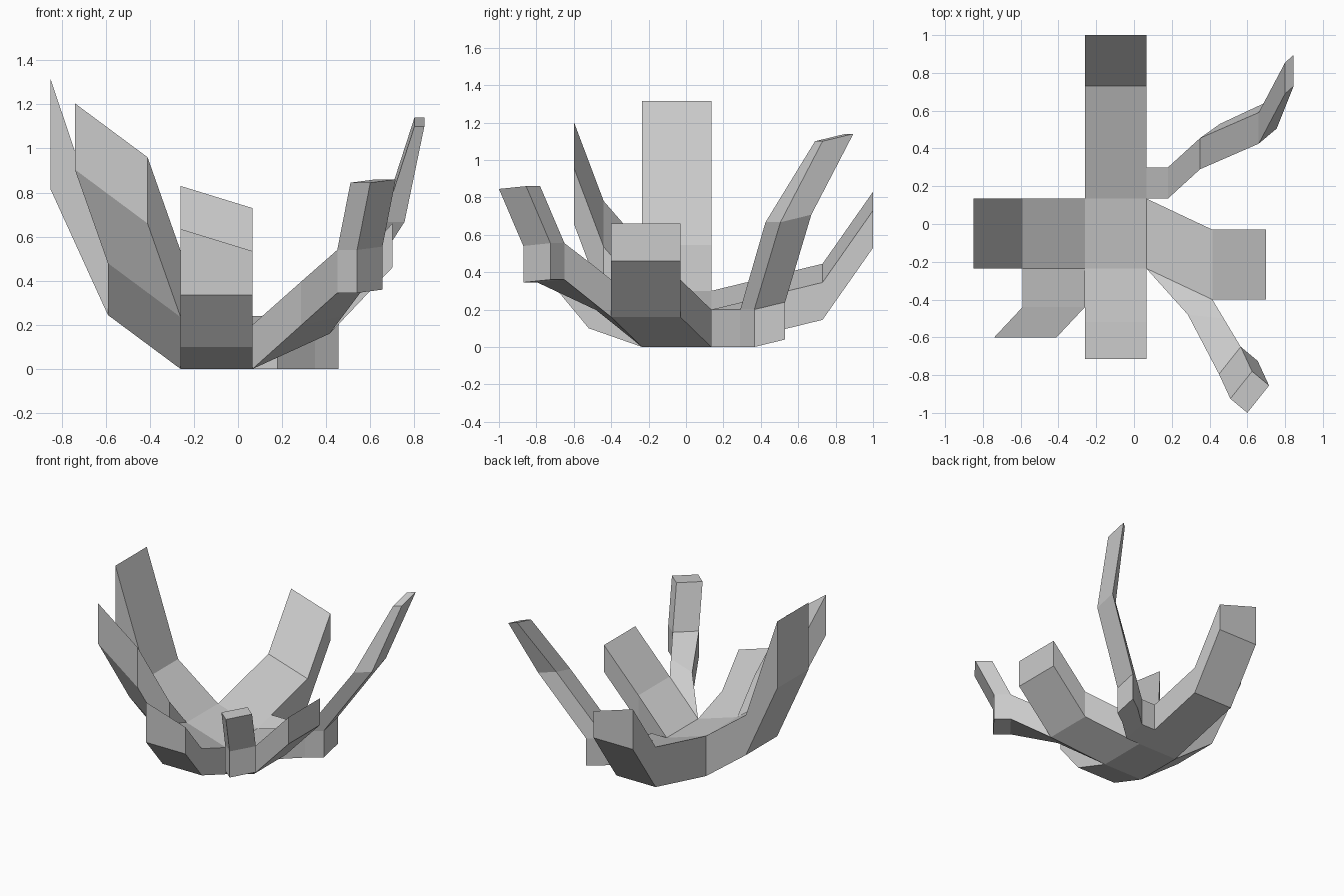
import bpy, bmesh
from mathutils import Vector

if "Cube" in bpy.data.objects:
    bpy.data.objects.remove(bpy.data.objects["Cube"])

bm = bmesh.new()


def grow(ring, *moves, skip=None):
    """Extrude a 4-vertex ring by one shared move or four separate moves.
    Returns the new ring and, if a side is skipped, that side as a branch ring."""
    if len(moves) == 1:
        moves = moves * 4
    new = [bm.verts.new(v.co + Vector(m)) for v, m in zip(ring, moves)]
    branch = None
    for i in range(4):
        j = (i + 1) % 4
        side = [ring[i], ring[j], new[j], new[i]]
        if i == skip:
            branch = side
        else:
            bm.faces.new(side)
    return new, branch


def grow_to(ring, *points):
    """Extrude a ring to four absolute positions."""
    return grow(ring, *[Vector(p) - v.co for v, p in zip(ring, points)])[0]


def cap(ring):
    bm.faces.new(ring)


# Central block with a top sloping down to the right
x0, x1, y0, y1 = -0.26, 0.065, -0.235, 0.135
corners = [(x0, y0), (x1, y0), (x1, y1), (x0, y1)]
low = [bm.verts.new((x, y, 0)) for x, y in corners]
top = [bm.verts.new((x, y, 0.3 if x < 0 else 0.2)) for x, y in corners]
cap(low)
cap(top)
a, b, c, d = low
A, B, C, D = top

# Left arm with a flared tip, and the slab rising off its front side
ring, side = grow([a, d, D, A], (-0.33, 0, 0.245), skip=3)
lo, hi = (-0.26, 0, 0.57), (-0.26, 0, 0.77)
cap(grow(ring, lo, lo, hi, hi)[0])
slab, _ = grow(side, (0, -0.205, 0.235))
cap(grow(slab, (-0.15, -0.16, 0.425))[0])

# Front arm
ring, _ = grow([a, b, B, A], (0, -0.285, 0.1))
cap(grow(ring, (0, -0.195, 0.235))[0])

# Right arm
ring, side = grow([b, c, C, B], (0.35, -0.165, 0.16), skip=3)
cap(grow(ring, (0.285, 0, 0.3))[0])

# Front right finger with an upturned tip
ring = grow_to(side, (0.285, -0.48, 0.395), (0.285, -0.48, 0.197),
               (0.475, -0.5, 0.24), (0.475, -0.5, 0.44))
ring = grow_to(ring, (0.45, -0.795, 0.54), (0.45, -0.795, 0.345),
               (0.565, -0.65, 0.36), (0.565, -0.65, 0.555))
ring, tip = grow(ring, (0.09, -0.075, 0), skip=3)
cap(ring)
cap(grow(tip, (0.06, -0.13, 0.305))[0])

# Back arm
ring, side = grow([d, c, C, D], (0, 0.165, 0.04), skip=1)
ring, _ = grow(ring, (0, 0.43, 0.105))
cap(grow(ring, (0, 0.27, 0.385))[0])

# Thin back right arm: low stem, then a tapering shoot
ring, _ = grow(side, (0.115, 0, 0))
ring, _ = grow(ring, (0.17, 0.155, 0))
ring, shoot = grow(ring, (0.105, 0.075, 0), skip=1)
cap(ring)
inner, outer = (0.31, 0.135, 0.467), (0.3, 0.14, 0.467)
shoot, _ = grow(shoot, inner, inner, outer, outer)
inner, outer = (0.14, 0.265, 0.433), (0.09, 0.225, 0.433)
cap(grow(shoot, inner, inner, outer, outer)[0])

bmesh.ops.recalc_face_normals(bm, faces=bm.faces)
mesh = bpy.data.meshes.new("branching_body")
bm.to_mesh(mesh)
bm.free()
bpy.context.collection.objects.link(bpy.data.objects.new("branching_body", mesh))
